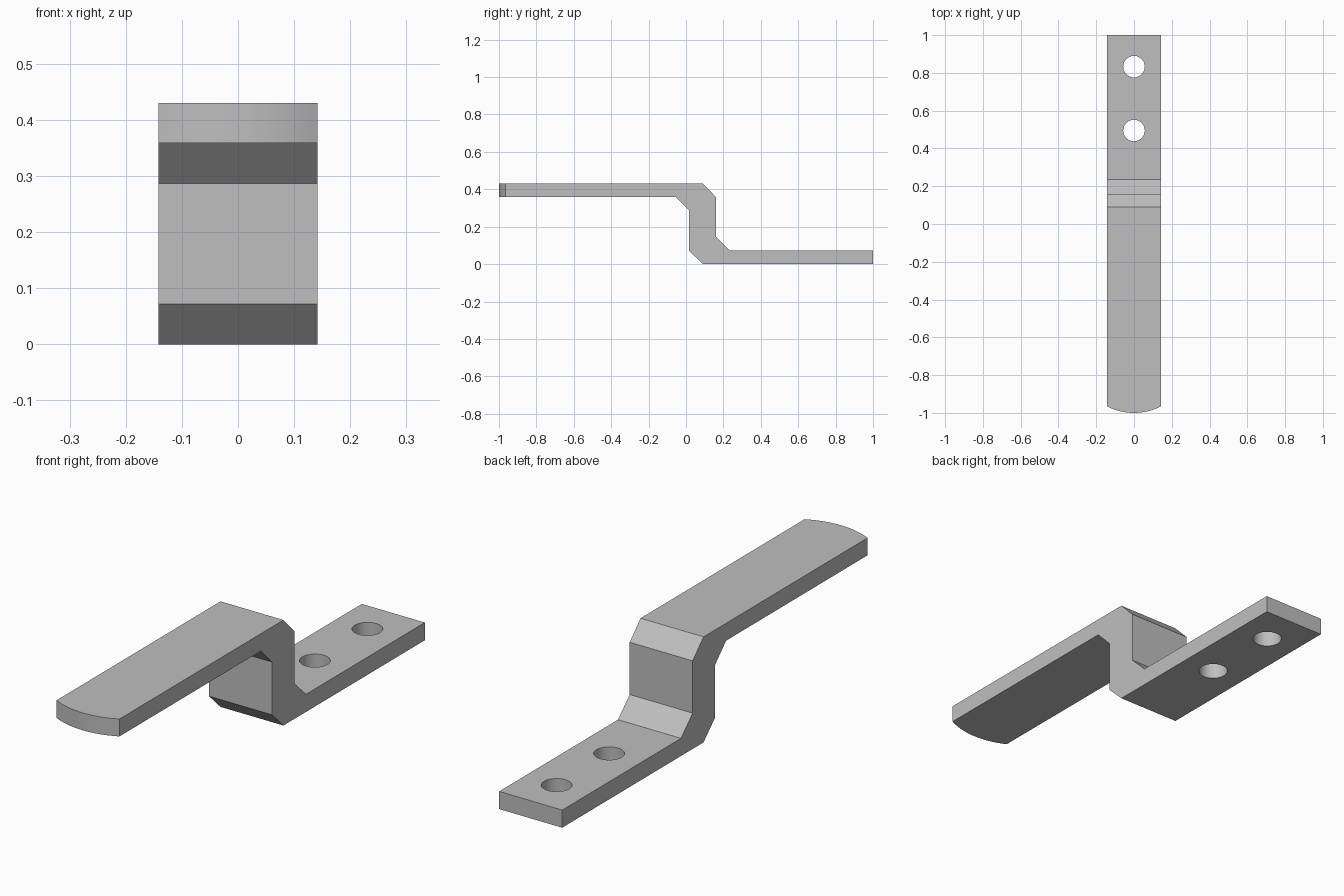
import bpy
import bmesh
import math
from mathutils import Vector

cube = bpy.data.objects.get("Cube")
if cube:
    bpy.data.objects.remove(cube, do_unlink=True)

HALF_WIDTH = 0.142
ARC_DROP = 0.034
HOLE_RADIUS = 0.057
HOLE_CENTRES = (0.833, 0.495)

grey = bpy.data.materials.new("plain grey metal")
grey.use_nodes = True
colour = (0.52, 0.52, 0.52, 1)
grey.diffuse_color = colour
grey.node_tree.nodes["Principled BSDF"].inputs["Base Color"].default_value = colour


def prism(name, outline, direction):
    """Extrude a closed outline of 3D points into a solid."""
    bm = bmesh.new()
    face = bm.faces.new([bm.verts.new(p) for p in outline])
    extruded = bmesh.ops.extrude_face_region(bm, geom=[face])["geom"]
    moved = [g for g in extruded if isinstance(g, bmesh.types.BMVert)]
    bmesh.ops.translate(bm, verts=moved, vec=Vector(direction))
    bmesh.ops.recalc_face_normals(bm, faces=bm.faces)
    mesh = bpy.data.meshes.new(name)
    bm.to_mesh(mesh)
    bm.free()
    mesh.materials.append(grey)
    obj = bpy.data.objects.new(name, mesh)
    bpy.context.collection.objects.link(obj)
    return obj


def cut(target, cutter, operation):
    """Apply a boolean and discard the cutter."""
    cutter.hide_render = True
    mod = target.modifiers.new("cut", 'BOOLEAN')
    mod.operation = operation
    mod.solver = 'EXACT'
    mod.object = cutter
    bpy.context.view_layer.objects.active = target
    bpy.ops.object.modifier_apply(modifier=mod.name)
    bpy.data.objects.remove(cutter, do_unlink=True)


# Bent bar: side profile (y, z), left long for trimming
side = [(-1.1, 0.359), (-0.055, 0.359), (0.016, 0.287), (0.016, 0.072),
        (0.09, 0), (1.1, 0), (1.1, 0.072), (0.235, 0.072),
        (0.16, 0.146), (0.16, 0.359), (0.09, 0.43), (-1.1, 0.43)]
bar = prism("bent_bar", [(-0.2, y, z) for y, z in side], (0.4, 0, 0))

# Plan outline: square back end, curved front end
radius = (HALF_WIDTH ** 2 + ARC_DROP ** 2) / (2 * ARC_DROP)
sweep = math.asin(HALF_WIDTH / radius)
steps = 24
plan = [(HALF_WIDTH, 1), (-HALF_WIDTH, 1)]
for i in range(steps + 1):
    a = sweep * (2 * i / steps - 1)
    plan.append((radius * math.sin(a), radius - 1 - radius * math.cos(a)))
cut(bar, prism("plan_cutter", [(x, y, -0.1) for x, y in plan], (0, 0, 1)), 'INTERSECT')

# Two round bolt holes through the lower tab
for y in HOLE_CENTRES:
    angles = [math.tau * i / 48 for i in range(48)]
    ring = [(HOLE_RADIUS * math.cos(a), y + HOLE_RADIUS * math.sin(a), -0.1) for a in angles]
    cut(bar, prism("hole_cutter", ring, (0, 0, 0.4)), 'DIFFERENCE')

# Smooth only the curved end and hole walls
bpy.ops.object.select_all(action='DESELECT')
bar.select_set(True)
bpy.context.view_layer.objects.active = bar
bpy.ops.object.shade_smooth_by_angle(angle=math.radians(20))
